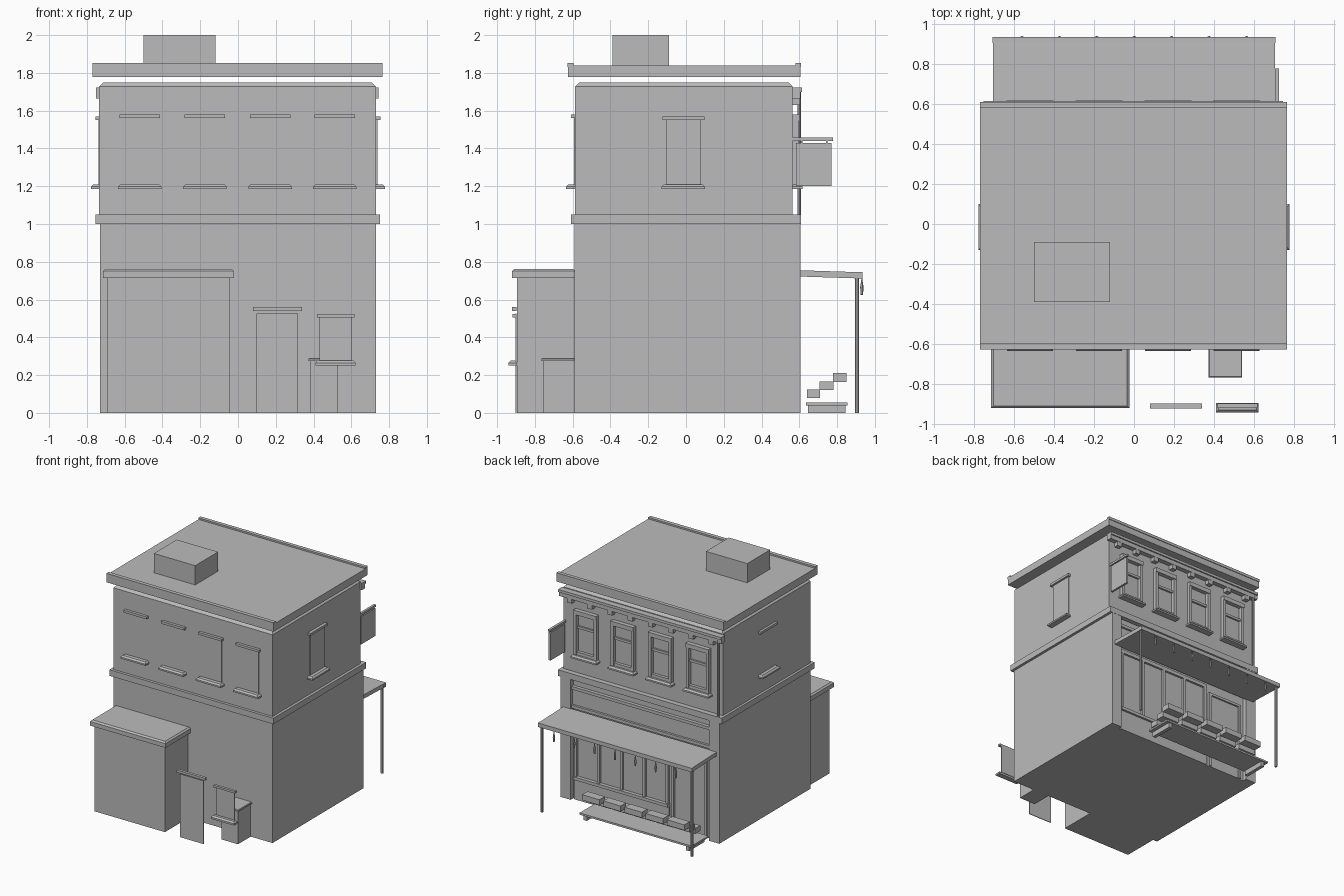
import bpy, bmesh, math

grey = bpy.data.materials.new("plain grey")
grey.diffuse_color = (0.5, 0.5, 0.5, 1)


def make(name, bm):
    me = bpy.data.meshes.new(name)
    bmesh.ops.recalc_face_normals(bm, faces=bm.faces)
    bm.to_mesh(me)
    bm.free()
    me.materials.append(grey)
    ob = bpy.data.objects.new(name, me)
    bpy.context.collection.objects.link(ob)
    return ob


def add_box(bm, x0, x1, y0, y1, z0, z1):
    vs = [bm.verts.new((x, y, z)) for x in (x0, x1) for y in (y0, y1) for z in (z0, z1)]
    for f in ((0, 1, 3, 2), (4, 6, 7, 5), (0, 4, 5, 1), (2, 3, 7, 6), (0, 2, 6, 4), (1, 5, 7, 3)):
        bm.faces.new([vs[i] for i in f])
    return vs


def boxes(name, *dims):
    bm = bmesh.new()
    for d in dims:
        add_box(bm, *d)
    return make(name, bm)


def slab(name, x0, x1, y0, y1, z0, z1, bevel):
    """Box with a small chamfer around the top."""
    bm = bmesh.new()
    add_box(bm, x0, x1, y0, y1, z0, z1)
    top = [e for e in bm.edges if all(abs(v.co.z - z1) < 1e-5 for v in e.verts)]
    bmesh.ops.bevel(bm, geom=top, offset=bevel, segments=1, affect='EDGES')
    return make(name, bm)


def rod(name, x, y, z0, z1, r0, r1, n=8):
    bm = bmesh.new()
    bmesh.ops.create_cone(bm, cap_ends=True, segments=n, radius1=r0, radius2=r1, depth=z1 - z0)
    bmesh.ops.translate(bm, verts=bm.verts, vec=(x, y, (z0 + z1) / 2))
    return make(name, bm)


# Main building
boxes("lower_storey", (-0.73, 0.73, -0.59, 0.57, 0, 1.0))
boxes("floor_band", (-0.755, 0.752, -0.61, 0.608, 1.0, 1.05))
slab("upper_storey", -0.735, 0.73, -0.587, 0.565, 1.05, 1.748, 0.02)
boxes("roof_slab", (-0.77, 0.765, -0.625, 0.605, 1.778, 1.84))
boxes("roof_lip", (-0.77, 0.765, -0.627, -0.595, 1.83, 1.853),
      (-0.77, 0.765, 0.58, 0.61, 1.83, 1.853))
boxes("roof_housing", (-0.5, -0.12, -0.39, -0.09, 1.84, 2.0))

# Front extension and bin
boxes("extension", (-0.69, -0.045, -0.895, -0.59, 0, 0.715))
slab("extension_roof", -0.715, -0.022, -0.92, -0.585, 0.715, 0.762, 0.012)
boxes("bin", (0.38, 0.53, -0.757, -0.59, 0, 0.275))
slab("bin_lid", 0.372, 0.54, -0.766, -0.585, 0.275, 0.29, 0.004)

# Free-standing door and window panels
boxes("door_panel", (0.097, 0.317, -0.903, -0.897, 0, 0.525))
boxes("door_lintel", (0.08, 0.34, -0.921, -0.897, 0.54, 0.56))
boxes("window_panel", (0.432, 0.602, -0.903, -0.897, 0.27, 0.51))
boxes("window_lintel", (0.417, 0.617, -0.919, -0.897, 0.506, 0.523))
slab("window_sill", 0.41, 0.623, -0.941, -0.895, 0.25, 0.277, 0.012)

# Upper windows on the front wall
CX = (-0.52, -0.175, 0.17, 0.512)
for c in CX:
    boxes("front_pane", (c - 0.092, c + 0.092, -0.592, -0.58, 1.21, 1.56))
    boxes("front_lintel", (c - 0.107, c + 0.107, -0.61, -0.58, 1.56, 1.58))
    slab("front_sill", c - 0.115, c + 0.115, -0.635, -0.58, 1.185, 1.21, 0.012)

# Windows on both side walls
for s in (-1, 1):
    def side(a, b):
        return (s * a, s * b) if s > 0 else (s * b, s * a)
    boxes("side_pane", (*side(0.72, 0.738), -0.105, 0.08, 1.21, 1.55))
    boxes("side_lintel", (*side(0.72, 0.755), -0.125, 0.097, 1.55, 1.57))
    slab("side_sill", *side(0.72, 0.777), -0.13, 0.1, 1.185, 1.21, 0.012)

# Framed windows on the shop side
for c in CX:
    w = 0.105
    boxes("shop_side_frame", (c - w, c - w + 0.025, 0.56, 0.595, 1.21, 1.57),
          (c + w - 0.025, c + w, 0.56, 0.595, 1.21, 1.57),
          (c - w, c + w, 0.56, 0.6, 1.545, 1.58),
          (c - w, c + w, 0.56, 0.59, 1.21, 1.235),
          (c - w, c + w, 0.56, 0.58, 1.425, 1.445))
    slab("shop_side_sill", c - 0.118, c + 0.118, 0.56, 0.618, 1.185, 1.21, 0.012)

# Cornice with brackets
boxes("cornice", (-0.752, 0.745, 0.56, 0.605, 1.665, 1.70),
      (-0.752, 0.745, 0.56, 0.615, 1.70, 1.722))
boxes("cornice_brackets", *[(x - 0.022, x + 0.022, 0.56, 0.603, 1.63, 1.667)
                            for x in [-0.65 + i * 1.3 / 7 for i in range(8)]])
rod("drainpipe", -0.715, 0.6, 1.05, 1.72, 0.01, 0.01)

# Shop front: corner piers, fascia, window, door
boxes("corner_piers", (-0.73, -0.635, 0.56, 0.606, 0, 1.0), (0.635, 0.73, 0.56, 0.606, 0, 1.0))
boxes("fascia", (-0.635, 0.635, 0.56, 0.58, 0.76, 0.93),
      (-0.635, 0.635, 0.56, 0.598, 0.915, 0.94),
      (-0.635, 0.635, 0.56, 0.598, 0.76, 0.785))
boxes("shop_bulkhead", (-0.25, 0.62, 0.56, 0.582, 0, 0.17))
boxes("shop_window_sill", (-0.25, 0.62, 0.56, 0.6, 0.17, 0.195))
boxes("shop_mullions", *[(x - 0.011, x + 0.011, 0.56, 0.588, 0.195, 0.72)
                         for x in (0.605, 0.395, 0.185, -0.025, -0.235)],
      (-0.25, 0.62, 0.56, 0.588, 0.69, 0.72))
boxes("shop_door_frame", (-0.30, -0.278, 0.56, 0.59, 0, 0.66),
      (-0.60, -0.578, 0.56, 0.59, 0, 0.66), (-0.60, -0.278, 0.56, 0.59, 0.64, 0.66))
boxes("shop_door", (-0.578, -0.3, 0.56, 0.576, 0, 0.64))

# Porch canopy, posts and hanging bulbs
bm = bmesh.new()
for v in add_box(bm, -0.705, 0.705, 0.6, 0.915, 0.722, 0.755):
    if v.co.y > 0.8:
        v.co.z -= 0.01
add_box(bm, -0.708, 0.708, 0.905, 0.934, 0.712, 0.745)
make("canopy", bm)
for s in (-1, 1):
    rod("canopy_post", s * 0.69, 0.905, 0, 0.72, 0.011, 0.011)
for i in range(7):
    x = -0.56 + i * 0.187
    rod("bulb", x, 0.931, 0.625, 0.665, 0.006, 0.009, 6)
    rod("bulb_cap", x, 0.931, 0.665, 0.712, 0.009, 0.002, 6)

# Hanging sign
boxes("sign_board", (0.706, 0.724, 0.583, 0.769, 1.2, 1.43))
boxes("sign_bar", (0.705, 0.725, 0.565, 0.777, 1.44, 1.457),
      (0.711, 0.719, 0.61, 0.618, 1.43, 1.44), (0.711, 0.719, 0.74, 0.748, 1.43, 1.44))

# Stepped crates and low bench
for i in range(5):
    c = 0.28 - i * 0.195
    boxes("crates", (c - 0.08, c + 0.08, 0.64, 0.709, 0.08, 0.125),
          (c - 0.08, c + 0.08, 0.708, 0.78, 0.122, 0.167),
          (c - 0.08, c + 0.08, 0.778, 0.85, 0.164, 0.21))
boxes("bench", (-0.65, 0.38, 0.635, 0.855, 0.04, 0.055),
      (-0.62, -0.59, 0.645, 0.845, 0, 0.04), (0.32, 0.35, 0.645, 0.845, 0, 0.04))
